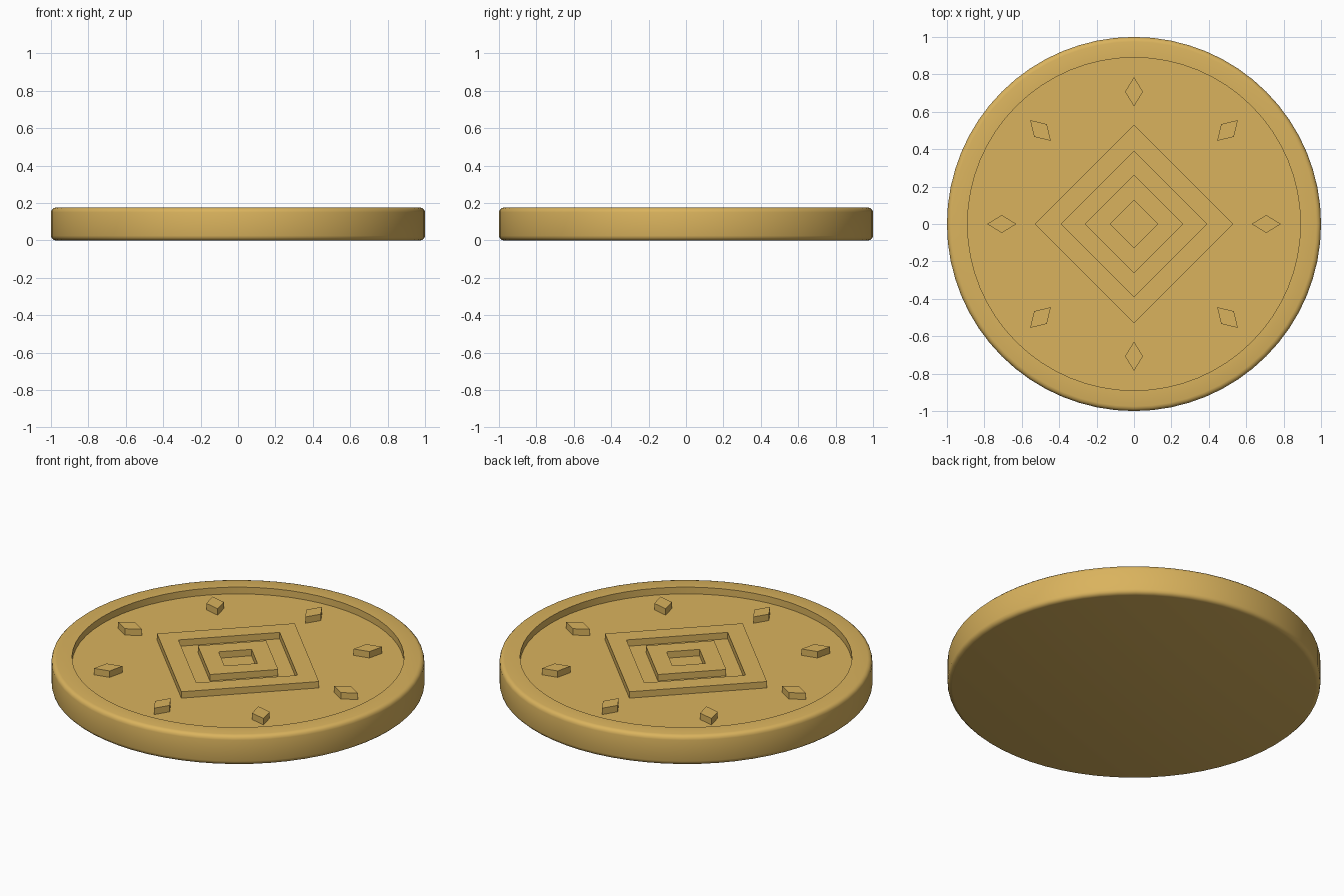
import bpy, bmesh, math
from mathutils import Matrix

cube = bpy.data.objects.get("Cube")
if cube:
    bpy.data.objects.remove(cube, do_unlink=True)

gold = bpy.data.materials.new("gold")
gold.use_nodes = True
colour = (0.70, 0.45, 0.11, 1)
gold.diffuse_color = colour
gold.node_tree.nodes["Principled BSDF"].inputs["Base Color"].default_value = colour

HEIGHT, FLOOR, RELIEF = 0.175, 0.135, 0.173
SIDES = 64


def finish(bm, name):
    bmesh.ops.recalc_face_normals(bm, faces=bm.faces)
    mesh = bpy.data.meshes.new(name)
    bm.to_mesh(mesh)
    bm.free()
    mesh.materials.append(gold)
    obj = bpy.data.objects.new(name, mesh)
    bpy.context.collection.objects.link(obj)
    return obj


def diamond_loop(bm, rx, ry, z):
    return [bm.verts.new(p) for p in ((rx, 0, z), (0, ry, z), (-rx, 0, z), (0, -ry, z))]


def bridge(bm, a, b):
    for i in range(len(a)):
        j = (i + 1) % len(a)
        bm.faces.new((a[i], a[j], b[j], b[i]))


# Coin body: disc with an inset, sunken face and rounded outer edges
bm = bmesh.new()
bmesh.ops.create_cone(bm, cap_ends=True, segments=SIDES, radius1=1, radius2=1, depth=HEIGHT,
                      matrix=Matrix.Translation((0, 0, HEIGHT / 2)))
outer = [e for e in bm.edges if abs(e.verts[0].co.z - e.verts[1].co.z) < 1e-5]
bmesh.ops.bevel(bm, geom=outer, offset=0.025, segments=3, profile=0.5, affect='EDGES')
bm.faces.ensure_lookup_table()
top = max(bm.faces, key=lambda f: f.calc_center_median().z)
bmesh.ops.inset_region(bm, faces=[top], thickness=0.085)
floor = bmesh.ops.extrude_face_region(bm, geom=[top])["geom"]
bmesh.ops.delete(bm, geom=[top], context='FACES_ONLY')
for v in (g for g in floor if isinstance(g, bmesh.types.BMVert)):
    v.co.z = FLOOR
body = finish(bm, "coin_body")
bpy.context.view_layer.objects.active = body
body.select_set(True)
bpy.ops.object.shade_smooth_by_angle(angle=math.radians(40))
body.select_set(False)

# Raised diamond frames in the middle
for name, big, small in (("outer_frame", 0.53, 0.39), ("inner_frame", 0.263, 0.127)):
    bm = bmesh.new()
    loops = [diamond_loop(bm, r, r, z) for r, z in
             ((big, FLOOR), (big, RELIEF), (small, RELIEF), (small, FLOOR))]
    for i in range(4):
        bridge(bm, loops[i], loops[(i + 1) % 4])
    finish(bm, name)

# Ring of small raised diamonds, each pointing outward
for k in range(8):
    bm = bmesh.new()
    low = diamond_loop(bm, 0.078, 0.048, FLOOR)
    high = diamond_loop(bm, 0.078, 0.048, RELIEF)
    bridge(bm, low, high)
    bm.faces.new(high)
    bm.faces.new(low)
    bm.transform(Matrix.Rotation(k * math.pi / 4, 4, 'Z') @ Matrix.Translation((0.707, 0, 0)))
    finish(bm, f"small_diamond_{k + 1}")
